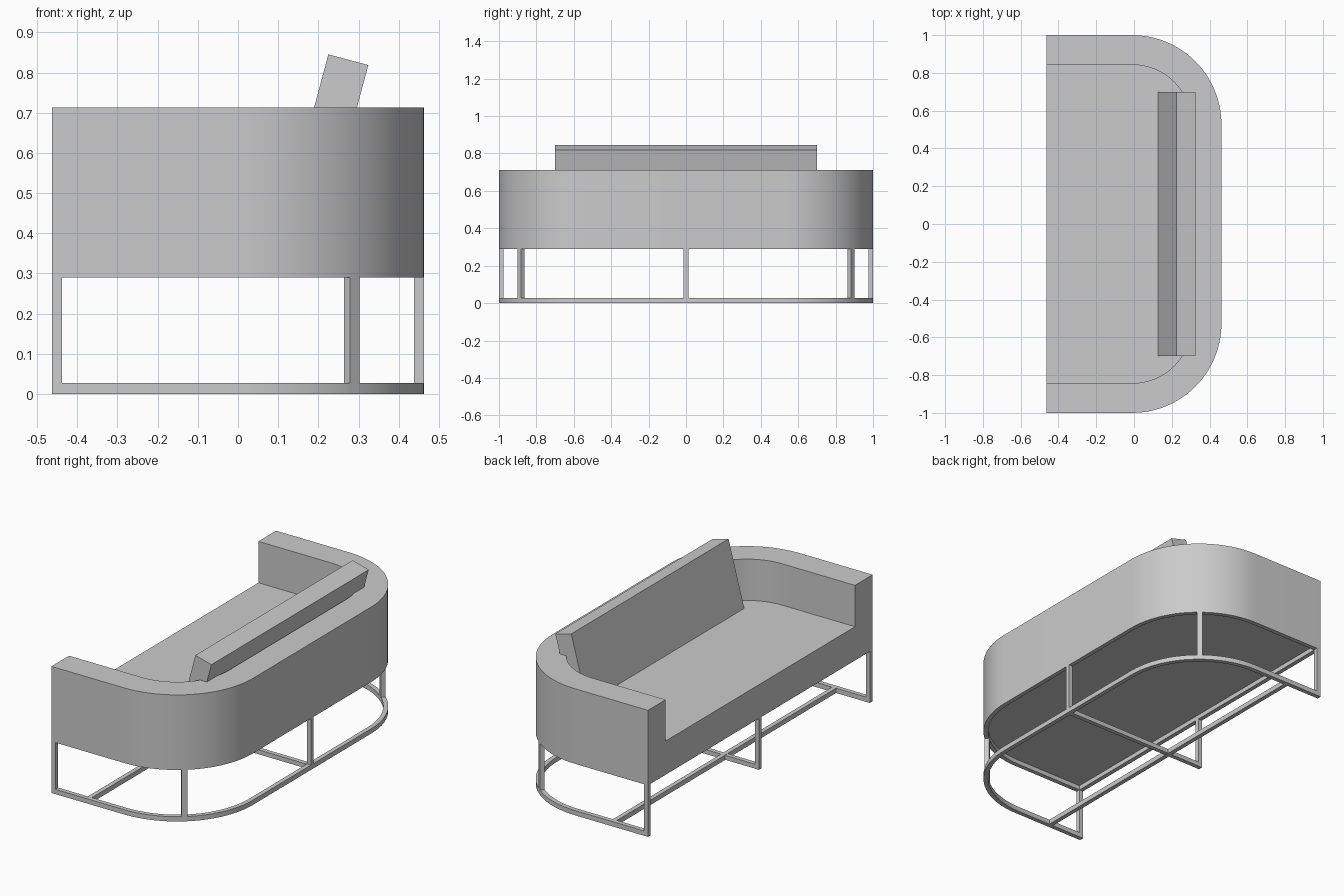
import bpy, bmesh, math

if "Cube" in bpy.data.objects:
    bpy.data.objects.remove(bpy.data.objects["Cube"])

X, Y = 0.463, 1.0          # half depth and half length
CX, CY, R = -0.01, 0.527, 0.473   # rounded back corner centre and radius
T = 0.025                  # frame tube thickness
Z_RAIL, Z_BODY, Z_SEAT, Z_TOP = 0.29, 0.315, 0.48, 0.713

grey = bpy.data.materials.new("grey")
grey.diffuse_color = (0.6, 0.6, 0.6, 1)
grey.use_nodes = True
grey.node_tree.nodes["Principled BSDF"].inputs["Base Color"].default_value = grey.diffuse_color


def outline(off, steps=20):
    """U-shaped path, open at the front (-x), inset by off."""
    r = R - off
    half = [(-X, Y - off)]
    for i in range(steps + 1):
        a = math.pi / 2 * (1 - i / steps)
        half.append((CX + r * math.cos(a), CY + r * math.sin(a)))
    return half + [(x, -y) for x, y in reversed(half)]


def finish(name, bm, smooth=True):
    bmesh.ops.recalc_face_normals(bm, faces=bm.faces)
    me = bpy.data.meshes.new(name)
    bm.to_mesh(me)
    bm.free()
    me.materials.append(grey)
    ob = bpy.data.objects.new(name, me)
    bpy.context.collection.objects.link(ob)
    if smooth:
        bpy.ops.object.select_all(action='DESELECT')
        ob.select_set(True)
        bpy.context.view_layer.objects.active = ob
        bpy.ops.object.shade_smooth_by_angle(angle=math.radians(30))
    return ob


def row(bm, pts, z):
    return [bm.verts.new((x, y, z)) for x, y in pts]


def strip(bm, a, b):
    for i in range(len(a) - 1):
        bm.faces.new((a[i], a[i + 1], b[i + 1], b[i]))


def box(name, size, loc, rot=(0, 0, 0)):
    bm = bmesh.new()
    bmesh.ops.create_cube(bm, size=1)
    bmesh.ops.scale(bm, vec=size, verts=bm.verts)
    ob = finish(name, bm, False)
    ob.location, ob.rotation_euler = loc, rot
    return ob


def u_rail(name, z0, z1):
    bm = bmesh.new()
    out, inn = outline(0), outline(T)
    o0, o1, i0, i1 = row(bm, out, z0), row(bm, out, z1), row(bm, inn, z0), row(bm, inn, z1)
    for a, b in ((o0, o1), (o1, i1), (i1, i0), (i0, o0)):
        strip(bm, a, b)
    for k in (0, -1):
        bm.faces.new((o0[k], o1[k], i1[k], i0[k]))
    return finish(name, bm)


# Upholstered shell: wrap-around back and arms with the seat in one body
bm = bmesh.new()
out, inn = outline(0), outline(0.157)
ob_, ot = row(bm, out, Z_BODY), row(bm, out, Z_TOP)
it, is_ = row(bm, inn, Z_TOP), row(bm, inn, Z_SEAT)
for a, b in ((ob_, ot), (ot, it), (it, is_)):
    strip(bm, a, b)
bm.faces.new(is_)
bm.faces.new(ob_)
bm.faces.new((ob_[0], ob_[-1], ot[-1], it[-1], is_[-1], is_[0], it[0], ot[0]))
finish("sofa_body", bm)

# Leaning back cushion
tilt = math.radians(15)
w, h = 0.103, 0.378
cx = 0.127 + math.cos(tilt) * w / 2 + math.sin(tilt) * h / 2
cz = Z_SEAT - math.sin(tilt) * w / 2 + math.cos(tilt) * h / 2
box("back_cushion", (w, 1.4, h), (cx, 0, cz), (0, tilt, 0))

# Frame rails under the body and on the floor
u_rail("upper_rail", Z_RAIL, Z_BODY)
box("upper_front_rail", (T, 2 * (Y - T), Z_BODY - Z_RAIL),
    (-X + T / 2, 0, (Z_BODY + Z_RAIL) / 2))
u_rail("floor_rail", 0, 0.027)
box("floor_long_bar", (T, 2 * (Y - T), 0.027), (-0.24, 0, 0.0135))
box("floor_cross_bar", (2 * (X - T / 2), T, 0.025), (-T / 2, 0, 0.0135))

# Legs
lh, lz = Z_RAIL, Z_RAIL / 2
box("front_middle_leg", (T, T, lh), (-X + T / 2, 0, lz))
box("back_middle_leg", (T, T, lh), (X - T / 2, 0, lz))
a = math.radians(50.5)
for s, side in ((1, "left"), (-1, "right")):
    box("front_leg_" + side, (T, T, lh), (-X + T / 2, s * (Y - T / 2), lz))
    r = R - T / 2
    box("corner_leg_" + side, (T, T + 0.005, lh),
        (CX + r * math.cos(a), s * (CY + r * math.sin(a)), lz), (0, 0, s * a))
